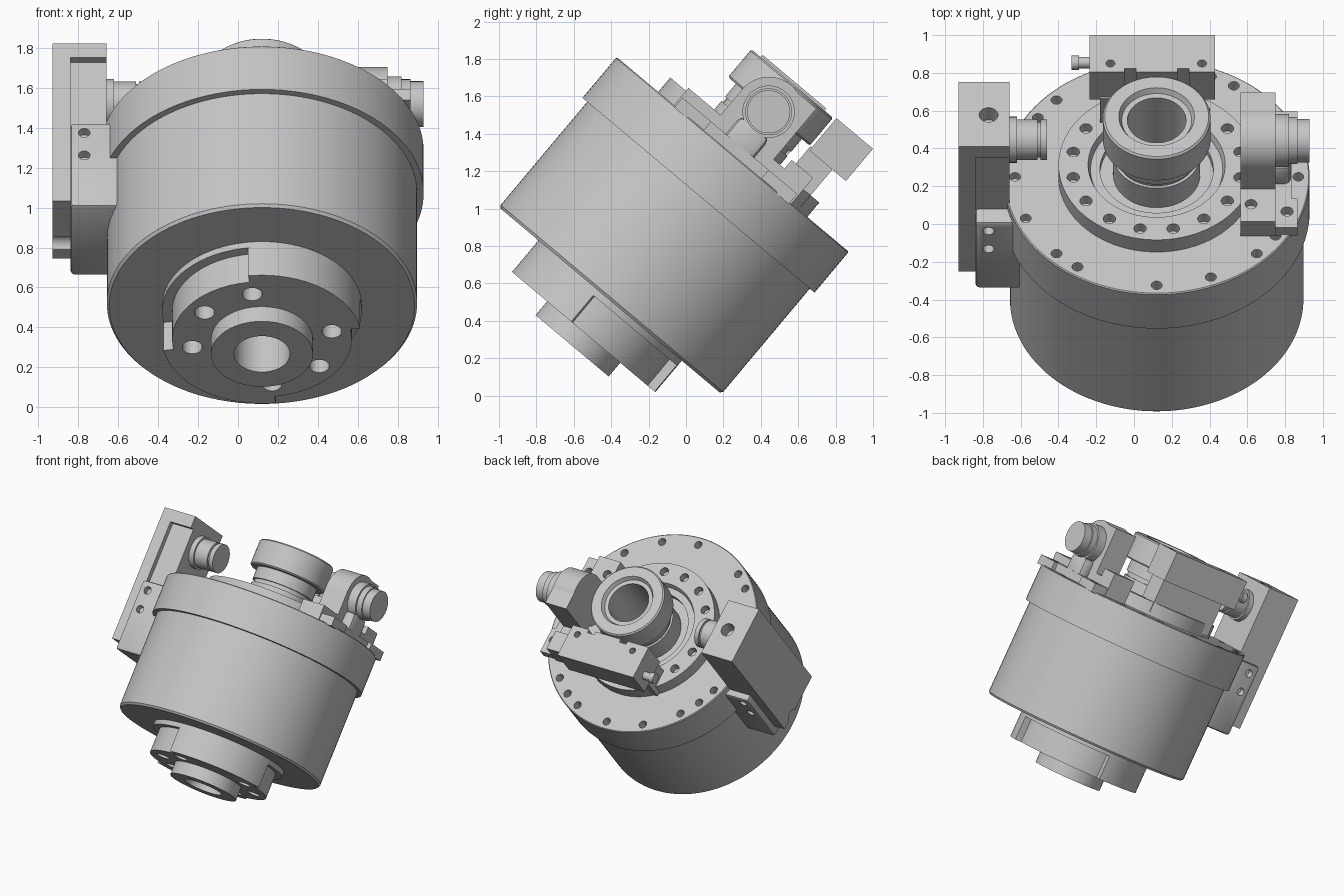
import bpy, bmesh
from math import cos, sin, pi, radians
from mathutils import Matrix, Vector

cube = bpy.data.objects.get("Cube")
if cube:
    bpy.data.objects.remove(cube, do_unlink=True)

steel = bpy.data.materials.new("plain_grey_metal")
steel.use_nodes = True
grey = (0.56, 0.56, 0.56, 1)
steel.diffuse_color = grey
steel.node_tree.nodes["Principled BSDF"].inputs["Base Color"].default_value = grey

# The whole assembly leans back around x; local origin is the flange top centre
TILT = Matrix.Translation((0.12, 0.25, 1.29)) @ Matrix.Rotation(radians(-40), 4, 'X')


def finish(bm, name):
    bmesh.ops.recalc_face_normals(bm, faces=bm.faces)
    mesh = bpy.data.meshes.new(name)
    bm.to_mesh(mesh)
    bm.free()
    mesh.materials.append(steel)
    ob = bpy.data.objects.new(name, mesh)
    bpy.context.collection.objects.link(ob)
    ob.matrix_world = TILT
    shade(ob)
    return ob


def shade(ob):
    for p in ob.data.polygons:
        p.use_smooth = True
    ob.data.set_sharp_from_angle(angle=radians(30))


def lathe(name, profile, start=0, sweep=360, n=96):
    """Revolve a closed (radius, height) profile; part sweeps get end caps."""
    bm = bmesh.new()
    full = sweep == 360
    rings = []
    for i in range(n if full else n + 1):
        a = radians(start + sweep * i / n)
        rings.append([bm.verts.new((r * cos(a), r * sin(a), h)) for r, h in profile])
    k = len(profile)
    for i in range(n):
        a, b = rings[i], rings[(i + 1) % len(rings)]
        for j in range(k):
            bm.faces.new((a[j], a[(j + 1) % k], b[(j + 1) % k], b[j]))
    if not full:
        bm.faces.new(rings[0])
        bm.faces.new(rings[-1])
    return finish(bm, name)


def box(name, x, y, z, bevel=0):
    bm = bmesh.new()
    size = Vector((x[1] - x[0], y[1] - y[0], z[1] - z[0]))
    mid = Vector((sum(x), sum(y), sum(z))) / 2
    bmesh.ops.create_cube(bm, size=1, matrix=Matrix.Translation(mid) @ Matrix.Diagonal((*size, 1)))
    if bevel:
        bmesh.ops.bevel(bm, geom=bm.edges[:], offset=bevel, segments=2, affect='EDGES', profile=0.5)
    return finish(bm, name)


def rods(name, spots, r, length, axis='Z', n=24):
    """One object holding equal cylinders centred on each spot."""
    turn = {'Z': Matrix(), 'X': Matrix.Rotation(pi / 2, 4, 'Y'), 'Y': Matrix.Rotation(pi / 2, 4, 'X')}[axis]
    bm = bmesh.new()
    for s in spots:
        bmesh.ops.create_cone(bm, cap_ends=True, segments=n, radius1=r, radius2=r, depth=length,
                              matrix=Matrix.Translation(s) @ turn)
    return finish(bm, name)


def stepped_plug(name, steps, y, z):
    """Coaxial cylinders along x: (x start, x end, radius)."""
    for i, (a, b, r) in enumerate(steps):
        rods(f"{name}_{i + 1}", [((a + b) / 2, y, z)], r, b - a, 'X', 48)


def cut(ob, cutter):
    cutter.hide_render = True
    m = ob.modifiers.new("cut", 'BOOLEAN')
    m.operation, m.object, m.solver = 'DIFFERENCE', cutter, 'EXACT'
    with bpy.context.temp_override(object=ob, active_object=ob, selected_objects=[ob]):
        bpy.ops.object.modifier_apply(modifier=m.name)
    bpy.data.objects.remove(cutter, do_unlink=True)
    shade(ob)


def circle(r, z, degrees):
    return [(r * cos(radians(a)), r * sin(radians(a)), z) for a in degrees]


# Drum with its wider top flange and bolt holes
drum = lathe("drum_housing", [(0.14, -1.02), (0.765, -1.02), (0.777, -1.005), (0.777, -0.285),
                              (0.81, -0.285), (0.81, -0.006), (0.804, 0), (0.14, 0)], n=128)
angles = [22.5 * i for i in range(16) if i != 11] + [57, 147, 236, 327]
cut(drum, rods("flange_holes", circle(0.75, 0, angles), 0.029, 0.2))

# Raised bearing ring with screw holes and an inner recess
ring = lathe("bearing_ring", [(0.2, -0.02), (0.52, -0.02), (0.52, 0.1), (0.363, 0.1),
                              (0.35, 0.06), (0.3, 0.06), (0.3, 0.02), (0.2, 0.02)])
cut(ring, rods("ring_holes", circle(0.45, 0.1, [11.25 + 22.5 * i for i in range(16)]), 0.033, 0.12))

# Hollow shaft with a wider collar
lathe("hollow_shaft", [(0.155, -0.1), (0.23, -0.1), (0.23, 0.18), (0.215, 0.18), (0.215, 0.21),
                       (0.23, 0.21), (0.23, 0.3), (0.275, 0.3), (0.285, 0.31), (0.285, 0.485),
                       (0.275, 0.495), (0.2, 0.495), (0.185, 0.465), (0.155, 0.465)])

# Output boss under the drum: base disc, holed core, two quarter lugs, hub
lathe("boss_base", [(0.14, -1.0), (0.5, -1.0), (0.5, -1.057), (0.14, -1.057)])
core = lathe("boss_core", [(0.14, -1.05), (0.45, -1.05), (0.45, -1.24), (0.14, -1.24)])
cut(core, rods("boss_holes", circle(0.355, -1.24, [-98, -144, 170, 82, 36, -10]), 0.05, 0.24))
for i, start in enumerate((-98, 82)):
    lathe(f"boss_lug_{i + 1}", [(0.44, -1.05), (0.5, -1.05), (0.5, -1.24), (0.44, -1.24)],
          start, 88, 32)
lathe("output_hub", [(0.14, -1.2), (0.255, -1.2), (0.255, -1.336), (0.14, -1.336)])

# Side box on its mounting bracket
bracket = box("side_bracket", (-0.96, -0.6), (-0.275, 0.275), (-0.595, -0.05), 0.02)
cut(bracket, rods("bracket_holes", [(-0.89, y, z) for y in (-0.275, 0.275) for z in (-0.12, -0.267)],
                  0.029, 0.1, 'Y'))
case = box("side_box", (-1.05, -0.78), (-0.22, 0.226), (-0.52, 0.51))
cut(case, box("front_recess", (-0.96, -0.7), (-0.3, -0.18), (-0.3, 0.42)))
cut(case, rods("box_top_hole", [(-0.89, 0, 0.51)], 0.05, 0.2))
cut(case, rods("box_bottom_groove", [(-1.0, 0.11, -0.53)], 0.05, 0.4, 'X'))
stepped_plug("side_box_plug", [(-0.79, -0.74, 0.122), (-0.75, -0.63, 0.108),
                               (-0.64, -0.61, 0.095), (-0.615, -0.58, 0.108)], 0, 0.305)

# Foot and arm holding the right-hand plug
foot = box("plug_foot", (0.445, 0.745), (-0.4, 0.4), (-0.01, 0.06))
cut(foot, rods("foot_holes", [(0.69, y, 0.05) for y in (-0.29, 0.29)], 0.032, 0.1))
cut(foot, box("foot_notch", (0.715, 0.8), (-0.2, 0.2), (-0.1, 0.2)))
pad = box("plug_foot_pad", (0.445, 0.63), (-0.41, 0.41), (0, 0.12))
cut(pad, rods("pad_holes", [(0.5, y, 0.12) for y in (-0.29, 0.29)], 0.032, 0.1))
box("plug_foot_rear_step", (0.445, 0.63), (0.26, 0.41), (0.1, 0.18))
box("plug_arm_stem", (0.445, 0.63), (-0.185, 0.185), (0.05, 0.3))
rods("plug_arm_barrel", [(0.5375, 0, 0.3)], 0.185, 0.185, 'X', 64)
box("plug_arm_corner", (0.445, 0.63), (0.03, 0.185), (0.25, 0.475))
box("plug_foot_tab", (0.6, 0.71), (-0.1, 0.1), (0, 0.19), 0.035)
stepped_plug("right_plug", [(0.62, 0.7, 0.14), (0.69, 0.745, 0.125), (0.73, 0.81, 0.115)], 0, 0.298)

# Rear terminal block on its support
block = box("rear_block", (-0.355, 0.31), (0.3, 0.555), (0.28, 0.505))
cut(block, rods("block_holes", [(x, 0.36, 0.505) for x in (-0.245, 0.24)], 0.024, 0.12))
for x in (-0.14, 0.14):
    cut(block, box("block_slot", (x - 0.03, x + 0.03), (0.25, 0.325), (0.2, 0.6)))
box("rear_block_support", (-0.3, 0.25), (0.29, 0.46), (0.02, 0.3))
stepped_plug("rear_block_plug", [(-0.42, -0.34, 0.03), (-0.45, -0.41, 0.038)], 0.47, 0.38)
